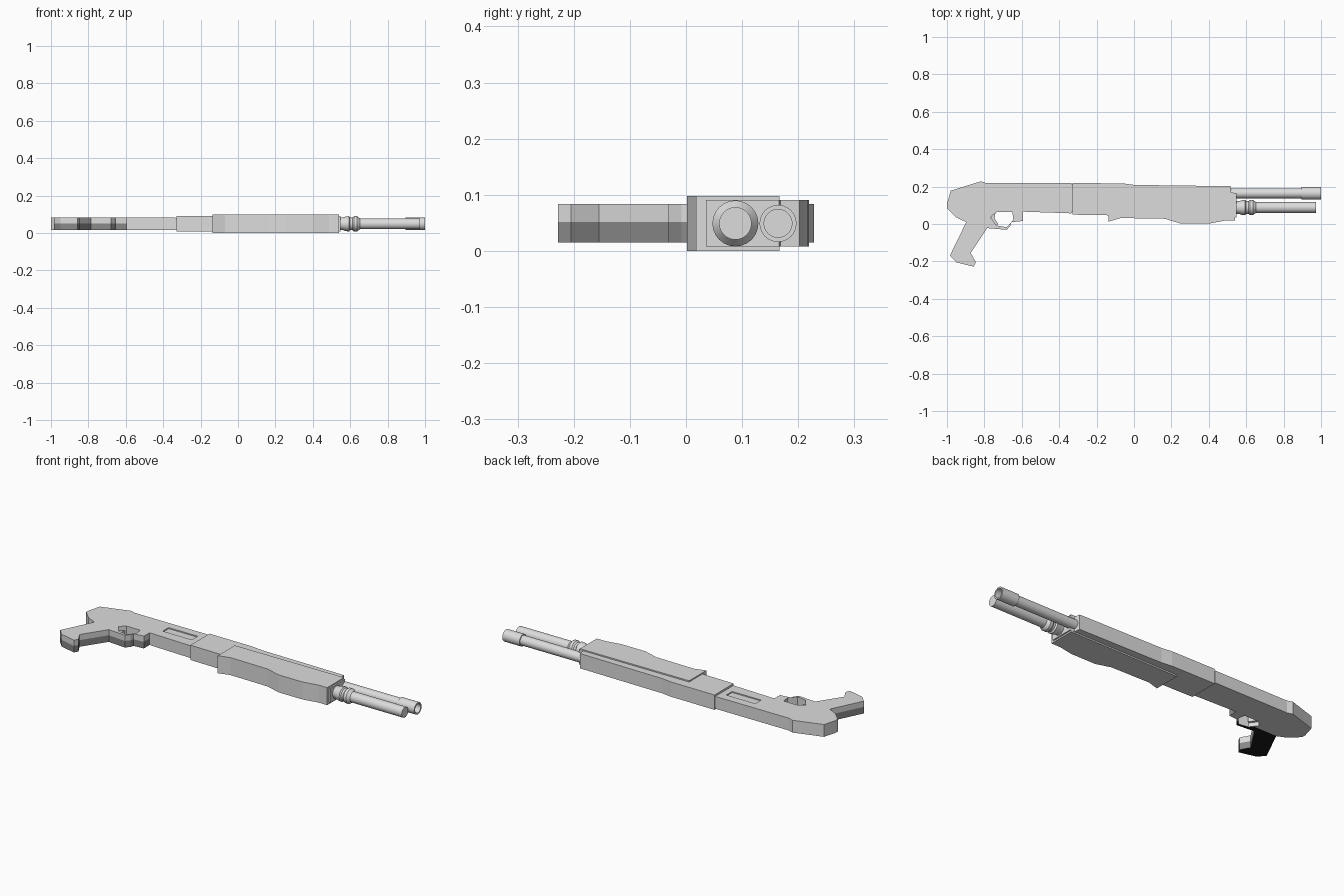
import bpy, bmesh, math

if "Cube" in bpy.data.objects:
    bpy.data.objects.remove(bpy.data.objects["Cube"])

CZ = 0.049  # centre plane of the thickness


def material(name, v):
    m = bpy.data.materials.new(name)
    m.diffuse_color = (v, v, v, 1)
    m.use_nodes = True
    m.node_tree.nodes["Principled BSDF"].inputs["Base Color"].default_value = m.diffuse_color
    return m


light = material("light_grey", 0.72)
dark = material("dark_grey", 0.25)
black = material("black", 0.01)


def finish(bm, name):
    bmesh.ops.recalc_face_normals(bm, faces=bm.faces)
    me = bpy.data.meshes.new(name)
    bm.to_mesh(me)
    bm.free()
    me.materials.append(light)
    ob = bpy.data.objects.new(name, me)
    bpy.context.collection.objects.link(ob)
    return ob


def prism(name, pts, z0, z1):
    """Extrude an xy outline from z0 to z1."""
    bm = bmesh.new()
    f = bm.faces.new([bm.verts.new((x, y, z0)) for x, y in pts])
    r = bmesh.ops.extrude_face_region(bm, geom=[f])
    for v in r["geom"]:
        if isinstance(v, bmesh.types.BMVert):
            v.co.z = z1
    return finish(bm, name)


def lathe(name, y, prof, n=24):
    """Revolve (x, radius) points about an axis along x, capped at both ends."""
    bm = bmesh.new()
    rings = []
    for x, r in prof:
        rings.append([bm.verts.new((x, y + r * math.cos(2 * math.pi * i / n),
                                    CZ + r * math.sin(2 * math.pi * i / n))) for i in range(n)])
    for a, b in zip(rings, rings[1:]):
        for i in range(n):
            j = (i + 1) % n
            bm.faces.new((a[i], a[j], b[j], b[i]))
    bm.faces.new(rings[0])
    bm.faces.new(rings[-1])
    ob = finish(bm, name)
    bpy.context.view_layer.objects.active = ob
    ob.select_set(True)
    bpy.ops.object.shade_smooth_by_angle(angle=math.radians(35))
    ob.select_set(False)
    return ob


def cut(ob, cutter):
    m = ob.modifiers.new("cut", 'BOOLEAN')
    m.operation = 'DIFFERENCE'
    m.solver = 'EXACT'
    m.object = cutter
    cutter.hide_render = True
    cutter.hide_viewport = True
    cutter.display_type = 'WIRE'


# receiver with grip and trigger guard
receiver = prism("receiver_and_grip", [
    (-1, 0.107), (-0.98, 0.178), (-0.82, 0.228), (-0.79, 0.218), (-0.334, 0.218),
    (-0.334, 0.057), (-0.594, 0.066), (-0.594, 0.016), (-0.655, 0.01), (-0.66, -0.008),
    (-0.68, -0.031), (-0.785, -0.022), (-0.873, -0.155), (-0.845, -0.205), (-0.857, -0.228),
    (-0.95, -0.205), (-0.984, -0.168), (-0.897, 0.01), (-0.95, 0.035), (-1, 0.085)],
    0.015, 0.084)

# darker lower half and underside of the grip
me = receiver.data
me.materials.append(dark)
me.materials.append(black)
bm = bmesh.new()
bm.from_mesh(me)
for co, no in (((0, 0, 0.052), (0, 0, 1)), ((0, 0.012, 0), (0, 1, 0))):
    bmesh.ops.bisect_plane(bm, geom=bm.verts[:] + bm.edges[:] + bm.faces[:],
                           plane_co=co, plane_no=no)
bm.normal_update()
for f in bm.faces:
    c = f.calc_center_median()
    if f.normal.z < -0.5 and max(v.co.y for v in f.verts) < 0.02:
        f.material_index = 2
    elif abs(f.normal.z) < 0.5 and c.z < 0.052 and c.y < 0.05:
        f.material_index = 1
bm.to_mesh(me)
bm.free()

cut(receiver, prism("guard_hole_cutter", [
    (-0.735, 0.064), (-0.65, 0.064), (-0.645, 0.022), (-0.68, -0.017),
    (-0.735, -0.008), (-0.768, 0.037)], -0.05, 0.15))
cut(receiver, prism("port_cutter", [
    (-0.55, 0.12), (-0.37, 0.12), (-0.37, 0.172), (-0.55, 0.172)], 0.078, 0.15))

# trigger
prism("trigger", [(-0.765, 0.05), (-0.74, 0.066), (-0.745, 0.03), (-0.725, 0.0),
                  (-0.737, -0.006), (-0.76, 0.025)], CZ - 0.012, CZ + 0.012)

# seam core joining receiver and barrel housing
prism("seam_core", [(-0.35, 0.063), (-0.31, 0.063), (-0.31, 0.214), (-0.35, 0.214)], 0.019, 0.08)

# barrel housing
prism("barrel_housing", [
    (-0.33, 0.219), (-0.06, 0.217), (0, 0.209), (0.515, 0.202), (0.52, 0.168),
    (0.548, 0.166), (0.548, 0.036), (-0.1, 0.046), (-0.33, 0.05)], 0.008, 0.091)

# sliding forend
prism("forend", [
    (-0.135, 0.165), (0.54, 0.167), (0.54, 0.018), (0.486, 0.018), (0.40, 0.002),
    (0.25, 0.002), (0.165, 0.028), (-0.07, 0.032), (-0.135, 0.013)], 0.0, 0.098)

# magazine tube with collar rings
lathe("magazine_tube", 0.088, [
    (0.53, 0.034), (0.562, 0.034), (0.576, 0.039), (0.594, 0.041), (0.6, 0.034),
    (0.612, 0.034), (0.62, 0.041), (0.636, 0.041), (0.652, 0.029), (0.973, 0.029)])

# barrel with hollow muzzle sleeve
lathe("barrel", 0.164, [
    (0.5, 0.027), (0.895, 0.027), (0.895, 0.033), (1.0, 0.033), (1.0, 0.025), (0.9, 0.025)])
